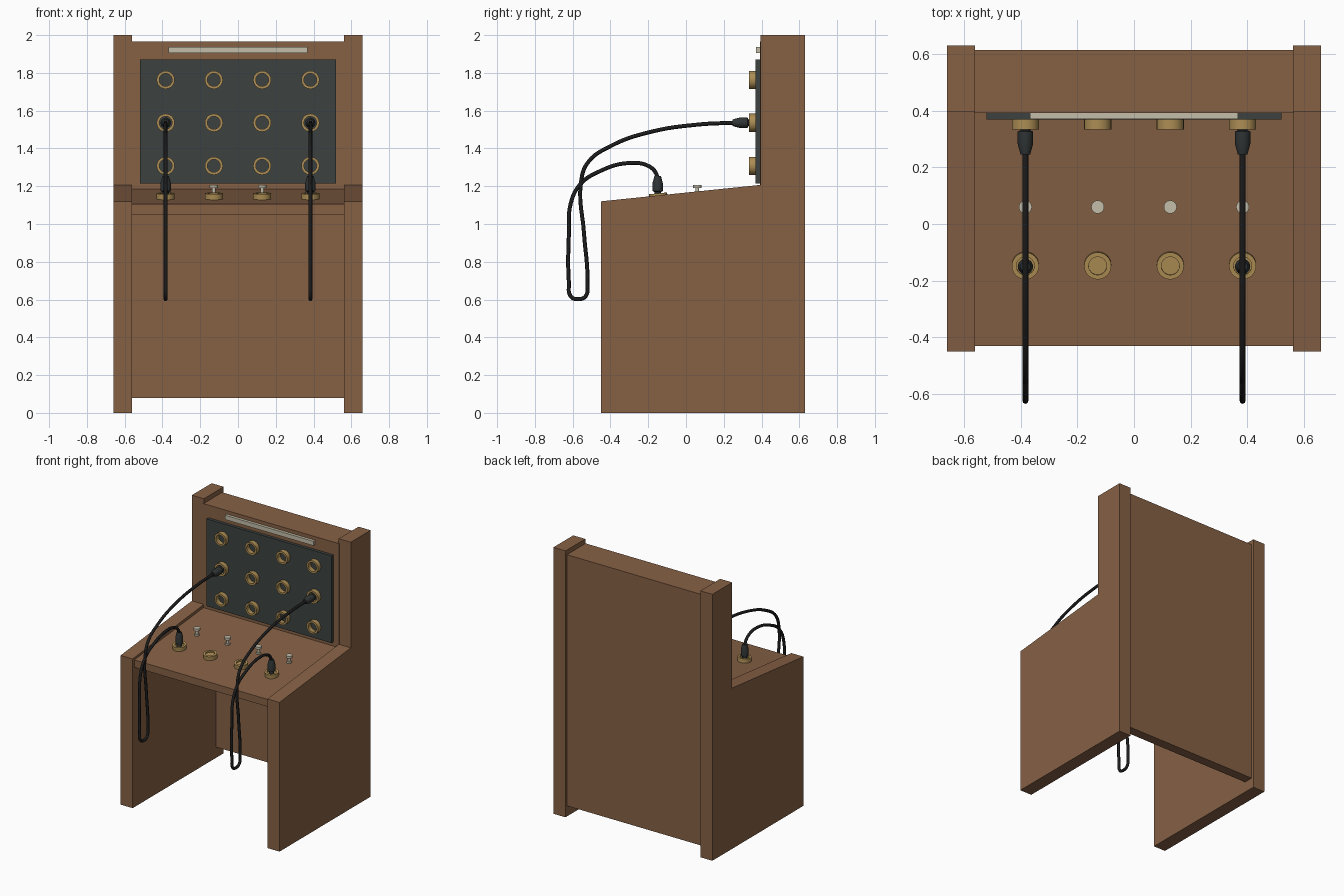
import bpy, bmesh, math

if "Cube" in bpy.data.objects:
    bpy.data.objects.remove(bpy.data.objects["Cube"])


def material(name, rgb):
    m = bpy.data.materials.new(name)
    m.diffuse_color = (*rgb, 1)
    m.use_nodes = True
    m.node_tree.nodes["Principled BSDF"].inputs["Base Color"].default_value = m.diffuse_color
    return m


WOOD = material("wood", (0.24, 0.12, 0.06))
SLATE = material("slate", (0.045, 0.055, 0.052))
BRASS = material("brass", (0.42, 0.27, 0.09))
IVORY = material("ivory", (0.55, 0.51, 0.40))
RUBBER = material("rubber", (0.03, 0.035, 0.035))
CABLE = material("cable", (0.012, 0.012, 0.012))


def add(name, bm, mat):
    bmesh.ops.recalc_face_normals(bm, faces=bm.faces)
    me = bpy.data.meshes.new(name)
    bm.to_mesh(me)
    bm.free()
    me.materials.append(mat)
    ob = bpy.data.objects.new(name, me)
    bpy.context.collection.objects.link(ob)
    return ob


def slab(name, profile, x0, x1, mat):
    """Extrude a (y, z) profile from x0 to x1."""
    bm = bmesh.new()
    face = bm.faces.new([bm.verts.new((x0, y, z)) for y, z in profile])
    ext = bmesh.ops.extrude_face_region(bm, geom=[face], use_keep_orig=True)["geom"]
    moved = [v for v in ext if isinstance(v, bmesh.types.BMVert)]
    bmesh.ops.translate(bm, verts=moved, vec=(x1 - x0, 0, 0))
    return add(name, bm, mat)


def board(name, hx, y0, y1, z0, z1, mat):
    return slab(name, [(y0, z0), (y1, z0), (y1, z1), (y0, z1)], -hx, hx, mat)


def lathe(name, profile, loc, tilt, mat, closed=False):
    """Turn an (r, h) profile round its axis, then tilt about x."""
    bm = bmesh.new()
    vs = [bm.verts.new((r, 0, h)) for r, h in profile]
    es = [bm.edges.new(p) for p in zip(vs, vs[1:])]
    if closed:
        es.append(bm.edges.new((vs[-1], vs[0])))
    bmesh.ops.spin(bm, geom=vs + es, cent=(0, 0, 0), axis=(0, 0, 1),
                   angle=math.tau, steps=24)
    bmesh.ops.remove_doubles(bm, verts=bm.verts, dist=1e-5)
    ob = add(name, bm, mat)
    ob.location = loc
    ob.rotation_euler.x = tilt
    return ob


def desk_z(y):
    return 1.105 + (y + 0.43) * 0.08 / 0.83


# Cabinet: two stepped side panels, back, upper face board and sloping desk
side = [(-0.45, 0), (0.63, 0), (0.63, 2), (0.395, 2), (0.395, 1.207), (-0.45, 1.12)]
for s, n in ((-1, "left"), (1, "right")):
    slab(n + "_side_panel", side, s * 0.56, s * 0.66, WOOD)
board("back_panel", 0.565, 0.54, 0.613, 0.08, 1.965, WOOD)
board("face_board", 0.565, 0.391, 0.54, 1.13, 1.965, WOOD)
slab("desk", [(-0.43, 1.105), (0.40, 1.185), (0.40, 1.13), (-0.43, 1.05)],
     -0.565, 0.565, WOOD)

# Dark jack plate and pale label strip
board("jack_plate", 0.52, 0.368, 0.395, 1.215, 1.87, SLATE)
board("label_strip", 0.367, 0.37, 0.395, 1.905, 1.938, IVORY)

COLS = (-0.383, -0.128, 0.128, 0.383)
SLOPE = math.atan2(0.08, 0.83)
ring = [(0.034, 0), (0.048, 0), (0.048, 0.036), (0.034, 0.036)]
socket = [(0, -0.01), (0.048, -0.01), (0.048, 0.03), (0.032, 0.03), (0.032, 0.02), (0, 0.02)]
peg = [(0, -0.01), (0.018, -0.01), (0.018, 0.01), (0.01, 0.01),
       (0.01, 0.038), (0.023, 0.038), (0.023, 0.055), (0, 0.055)]
plug = [(0, 0), (0.018, 0), (0.018, 0.02), (0.027, 0.024), (0.027, 0.068),
        (0.017, 0.105), (0, 0.105)]

for i, x in enumerate(COLS):
    # Wall jacks, desk sockets and pegs
    for j, z in enumerate((1.308, 1.536, 1.763)):
        lathe(f"wall_jack_{j}_{i}", ring, (x, 0.37, z), math.pi / 2, BRASS, True)
    lathe(f"desk_socket_{i}", socket, (x, -0.145, desk_z(-0.145)), SLOPE, BRASS)
    lathe(f"desk_peg_{i}", peg, (x, 0.06, desk_z(0.06)), 0, IVORY)

# Two patch cords, each with a plug at both ends
path = [(0.25, 1.536), (0.07, 1.527), (-0.19, 1.487), (-0.40, 1.412), (-0.52, 1.325),
        (-0.556, 1.22), (-0.54, 0.95), (-0.522, 0.69), (-0.532, 0.617), (-0.57, 0.602),
        (-0.61, 0.617), (-0.62, 0.69), (-0.62, 0.95), (-0.61, 1.11), (-0.56, 1.21),
        (-0.455, 1.28), (-0.30, 1.323), (-0.195, 1.305), (-0.157, 1.265), (-0.152, 1.235)]
for x, n in ((COLS[0], "left"), (COLS[3], "right")):
    lathe(n + "_wall_plug", plug, (x, 0.35, 1.536), math.pi / 2, RUBBER)
    lathe(n + "_desk_plug", plug, (x, -0.15, 1.15), 0, RUBBER)
    cu = bpy.data.curves.new(n + "_cable", "CURVE")
    cu.dimensions = "3D"
    cu.bevel_depth = 0.0105
    cu.bevel_resolution = 2
    cu.resolution_u = 6
    cu.materials.append(CABLE)
    sp = cu.splines.new("BEZIER")
    sp.bezier_points.add(len(path) - 1)
    for p, (y, z) in zip(sp.bezier_points, path):
        p.co = (x, y, z)
        p.handle_left_type = p.handle_right_type = "AUTO"
    bpy.context.collection.objects.link(bpy.data.objects.new(n + "_cable", cu))

# Smooth the turned parts while keeping hard edges
for ob in bpy.context.scene.objects:
    if ob.type == "MESH":
        ob.select_set(True)
        bpy.context.view_layer.objects.active = ob
bpy.ops.object.shade_smooth_by_angle(angle=math.radians(30))
